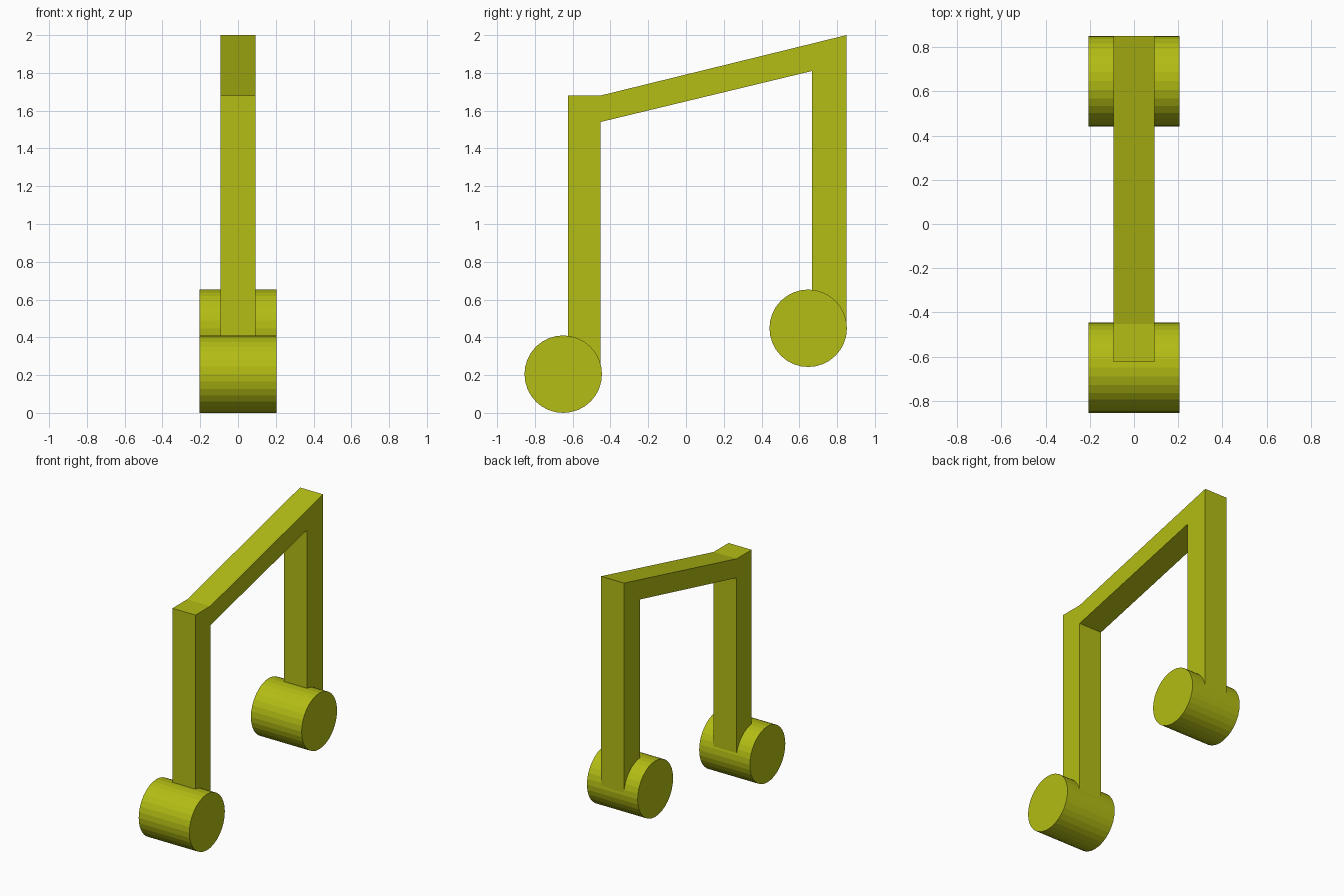
import bpy, bmesh
from math import radians

if "Cube" in bpy.data.objects:
    bpy.data.objects.remove(bpy.data.objects["Cube"])

mat = bpy.data.materials.new("olive_yellow")
mat.diffuse_color = (0.45, 0.51, 0.007, 1)
mat.use_nodes = True
mat.node_tree.nodes["Principled BSDF"].inputs["Base Color"].default_value = mat.diffuse_color

# Note heads: short drums lying along x
R = 0.205
def note_head(name, y, z):
    bpy.ops.mesh.primitive_cylinder_add(vertices=32, radius=R, depth=2 * R,
                                        location=(0, y, z), rotation=(0, radians(90), 0))
    ob = bpy.context.object
    ob.name = name
    ob.data.materials.append(mat)

note_head("front_note_head", -0.65, R)
note_head("back_note_head", 0.647, 0.448)

# Stems and slanted beam: one side profile (y, z) extruded across x
W = 0.093
profile = [(-0.625, 0.205), (-0.453, 0.205), (-0.453, 1.54), (0.667, 1.81),
           (0.667, 0.448), (0.85, 0.448), (0.85, 2.0), (-0.453, 1.68), (-0.625, 1.68)]
bm = bmesh.new()
face = bm.faces.new([bm.verts.new((-W, y, z)) for y, z in profile])
ext = bmesh.ops.extrude_face_region(bm, geom=[face])
bmesh.ops.translate(bm, vec=(2 * W, 0, 0),
                    verts=[g for g in ext["geom"] if isinstance(g, bmesh.types.BMVert)])
bmesh.ops.recalc_face_normals(bm, faces=bm.faces)
mesh = bpy.data.meshes.new("stems_and_beam")
bm.to_mesh(mesh)
bm.free()
mesh.materials.append(mat)
frame = bpy.data.objects.new("stems_and_beam", mesh)
bpy.context.collection.objects.link(frame)
